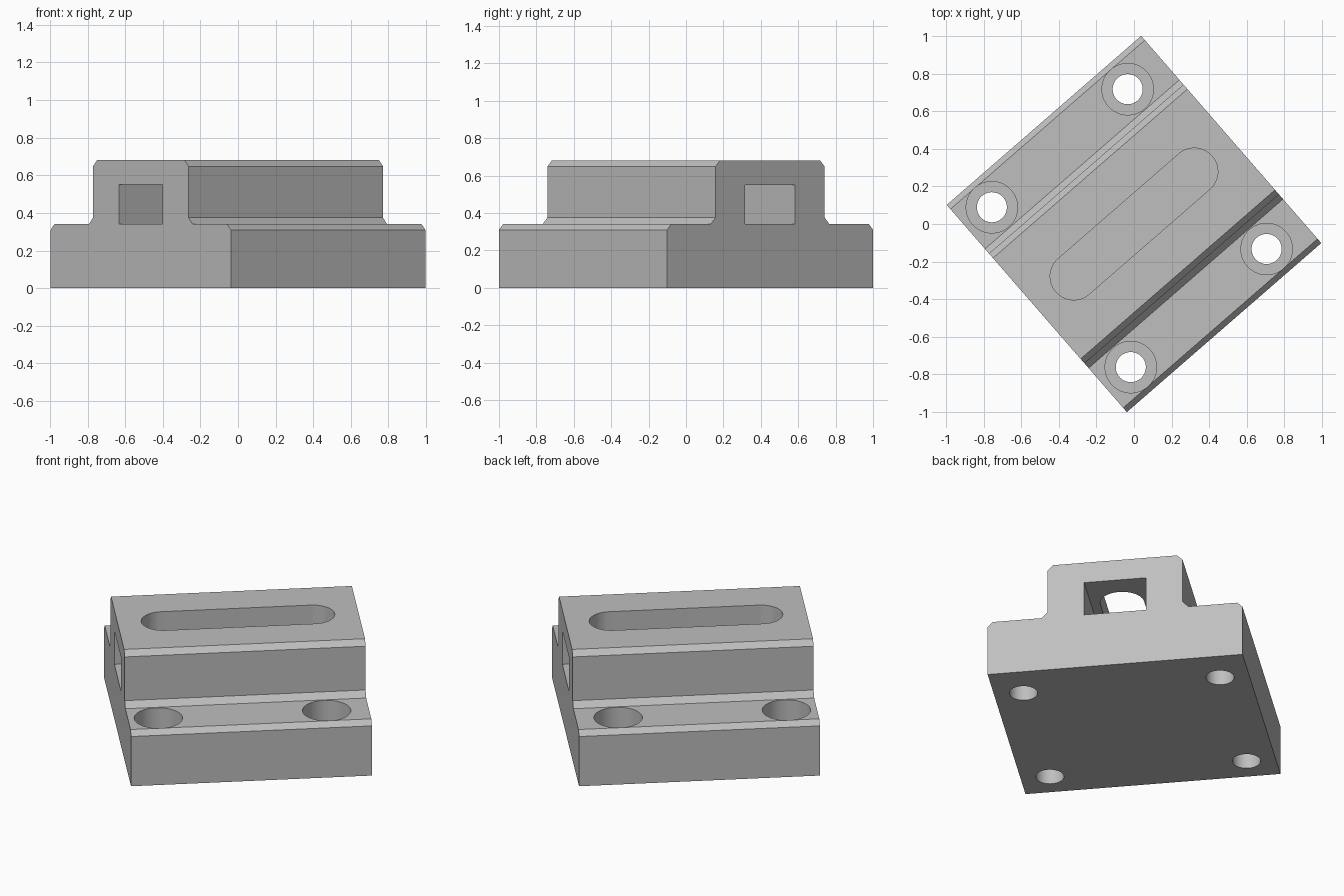
import bpy
import bmesh
import math
from mathutils import Matrix, Vector

if "Cube" in bpy.data.objects:
    bpy.data.objects.remove(bpy.data.objects["Cube"], do_unlink=True)

LENGTH, TURN = 1.37, math.radians(41)
BASE_TOP, BLOCK_TOP = 0.34, 0.68

grey = bpy.data.materials.new("machined grey")
grey.use_nodes = True
colour = (0.52, 0.52, 0.52, 1)
grey.diffuse_color = colour
grey.node_tree.nodes["Principled BSDF"].inputs["Base Color"].default_value = colour


def prism(name, outline, offset):
    """Extrude a closed outline of 3D points by an offset."""
    bm = bmesh.new()
    face = bm.faces.new([bm.verts.new(p) for p in outline])
    out = bmesh.ops.extrude_face_region(bm, geom=[face])
    moved = [v for v in out["geom"] if isinstance(v, bmesh.types.BMVert)]
    bmesh.ops.translate(bm, verts=moved, vec=Vector(offset))
    bmesh.ops.recalc_face_normals(bm, faces=bm.faces)
    mesh = bpy.data.meshes.new(name)
    bm.to_mesh(mesh)
    bm.free()
    mesh.materials.append(grey)
    obj = bpy.data.objects.new(name, mesh)
    bpy.context.collection.objects.link(obj)
    return obj


def arc(x, y, z, r, start, sweep, steps):
    return [(x + r * math.cos(start + sweep * i / steps),
             y + r * math.sin(start + sweep * i / steps), z)
            for i in range(steps + 1)]


def cylinder(name, x, y, r, bottom, top):
    ring = arc(x, y, bottom, r, 0, math.tau, 48)[:-1]
    return prism(name, ring, (0, 0, top - bottom))


# Stepped body with chamfered shoulders, mirrored across its width
half = [(0.73, 0), (0.73, 0.31), (0.70, BASE_TOP), (0.42, BASE_TOP),
        (0.387, 0.375), (0.387, 0.648), (0.355, BLOCK_TOP)]
profile = half + [(-y, z) for y, z in reversed(half)]
body = prism("stepped_block", [(-LENGTH / 2, y, z) for y, z in profile], (LENGTH, 0, 0))

# Square tunnel running lengthwise through the raised part
w, roof = 0.177, 0.55
section = [(-1, -w, BASE_TOP), (-1, w, BASE_TOP), (-1, w, roof), (-1, -w, roof)]
cutters = [prism("tunnel_cutter", section, (2, 0, 0))]

# Round-ended slot from the top into the tunnel
reach, radius = 0.425, 0.125
slot = (arc(reach, 0, 0.45, radius, -math.pi / 2, math.pi, 24)
        + arc(-reach, 0, 0.45, radius, math.pi / 2, math.pi, 24))
cutters.append(prism("slot_cutter", slot, (0, 0, 0.4)))

# Counterbored screw holes, slightly offset along the length
for x in (-0.512, 0.445):
    for y in (-0.563, 0.563):
        cutters.append(cylinder("bore_cutter", x, y, 0.137, 0.16, 0.5))
        cutters.append(cylinder("hole_cutter", x, y, 0.08, -0.1, 0.3))

# Cut the openings and remove the cutters
bpy.ops.object.select_all(action="DESELECT")
bpy.context.view_layer.objects.active = body
body.select_set(True)
for cutter in cutters:
    cutter.hide_render = True
    mod = body.modifiers.new("cut", "BOOLEAN")
    mod.operation = "DIFFERENCE"
    mod.solver = "EXACT"
    mod.object = cutter
    bpy.ops.object.modifier_apply(modifier=mod.name)
    bpy.data.objects.remove(cutter, do_unlink=True)

# Turn the block and smooth only the round walls
body.data.transform(Matrix.Rotation(TURN, 4, "Z"))
bpy.ops.object.shade_smooth_by_angle(angle=math.radians(30))
